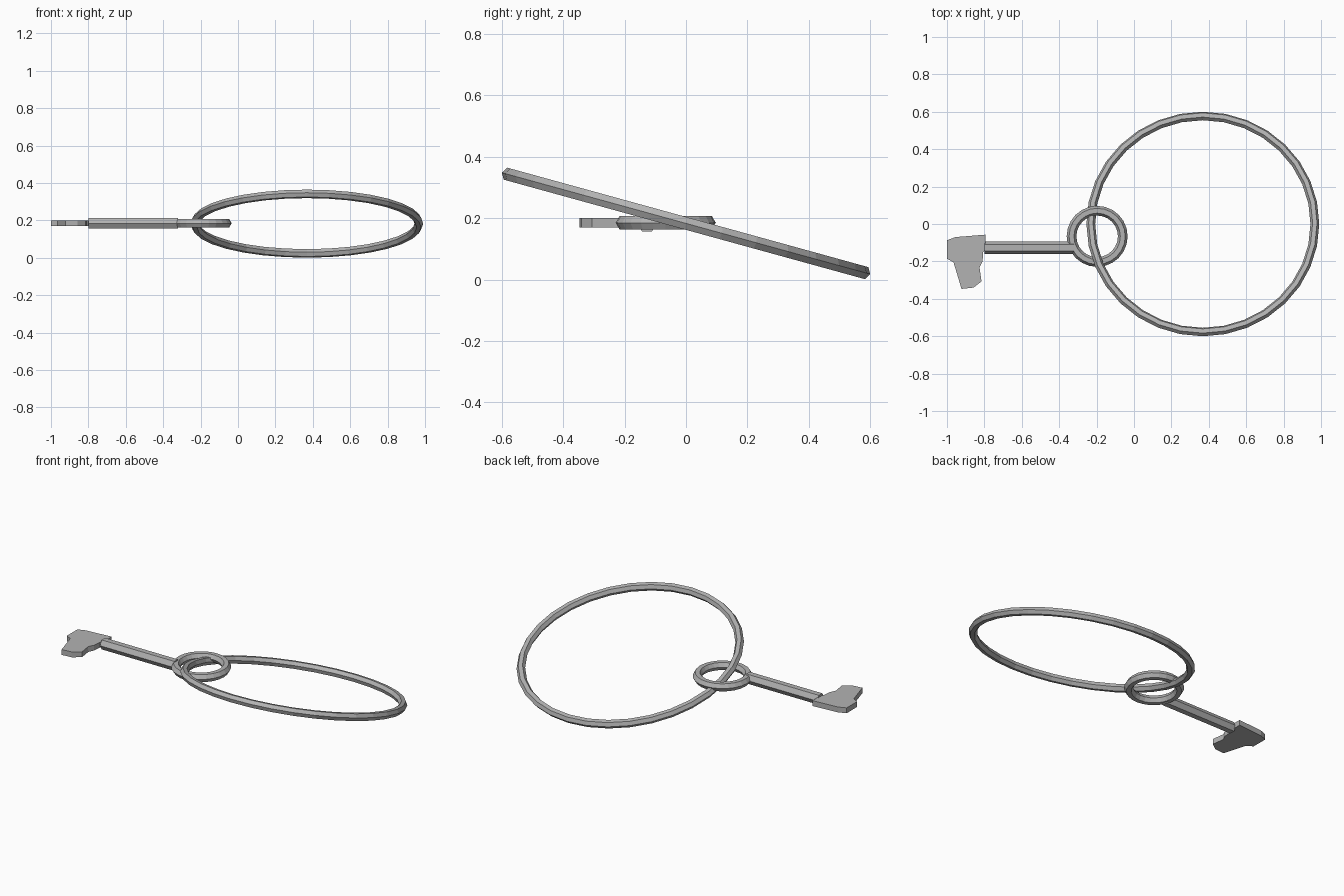
import bpy, bmesh, math
from mathutils import Matrix

if "Cube" in bpy.data.objects:
    bpy.data.objects.remove(bpy.data.objects["Cube"])

Z = 0.183  # height shared by all parts

metal = bpy.data.materials.new("grey metal")
metal.diffuse_color = (0.45, 0.45, 0.45, 1)
metal.use_nodes = True
metal.node_tree.nodes["Principled BSDF"].inputs["Base Color"].default_value = metal.diffuse_color


def finish(name, bm, matrix):
    bmesh.ops.recalc_face_normals(bm, faces=bm.faces)
    me = bpy.data.meshes.new(name)
    bm.to_mesh(me)
    bm.free()
    me.transform(matrix)
    me.materials.append(metal)
    ob = bpy.data.objects.new(name, me)
    bpy.context.collection.objects.link(ob)
    return ob


def hex_ring(name, major, minor, segments, matrix):
    """Ring with a six-sided section, one corner pointing outward."""
    bm = bmesh.new()
    loops = []
    for i in range(segments):
        a = 2 * math.pi * i / segments
        loop = []
        for j in range(6):
            b = math.pi * j / 3
            r = major + minor * math.cos(b)
            loop.append(bm.verts.new((r * math.cos(a), r * math.sin(a), minor * math.sin(b))))
        loops.append(loop)
    for i in range(segments):
        p, q = loops[i], loops[(i + 1) % segments]
        for j in range(6):
            k = (j + 1) % 6
            bm.faces.new((p[j], q[j], q[k], p[k]))
    return finish(name, bm, matrix)


# Large tilted key ring
hex_ring("key_ring", 0.599, 0.0235, 32,
         Matrix.Translation((0.368, 0, Z)) @ Matrix.Rotation(math.radians(-15.4), 4, 'X'))

# Small ring forming the key handle
hex_ring("key_bow", 0.137, 0.026, 24, Matrix.Translation((-0.197, -0.066, Z + 0.002)))

# Six-sided shaft along x, corners pointing sideways
bm = bmesh.new()
bmesh.ops.create_cone(bm, cap_ends=True, segments=6, radius1=0.0325, radius2=0.0325, depth=0.48,
                      matrix=Matrix.Rotation(math.radians(90), 4, 'Y'))
ys = [v.co.y for v in bm.verts]
if max(ys) < 0.032:  # turn so the flats face up and down
    bmesh.ops.rotate(bm, verts=bm.verts, matrix=Matrix.Rotation(math.radians(30), 3, 'X'))
finish("key_shaft", bm, Matrix.Translation((-0.56, -0.127, Z + 0.002)))

# Notched flat bit at the end of the shaft
outline = [(-0.794, -0.057), (-0.955, -0.07), (-1.0, -0.087), (-1.0, -0.185), (-0.965, -0.205),
           (-0.922, -0.347), (-0.858, -0.34), (-0.815, -0.307), (-0.826, -0.233),
           (-0.81, -0.2), (-0.806, -0.15), (-0.794, -0.137)]
bm = bmesh.new()
face = bm.faces.new([bm.verts.new((x, y, -0.016)) for x, y in outline])
ext = bmesh.ops.extrude_face_region(bm, geom=[face], use_keep_orig=True)
bmesh.ops.translate(bm, vec=(0, 0, 0.032),
                    verts=[g for g in ext["geom"] if isinstance(g, bmesh.types.BMVert)])
finish("key_bit", bm, Matrix.Translation((0, 0, Z + 0.002)))
